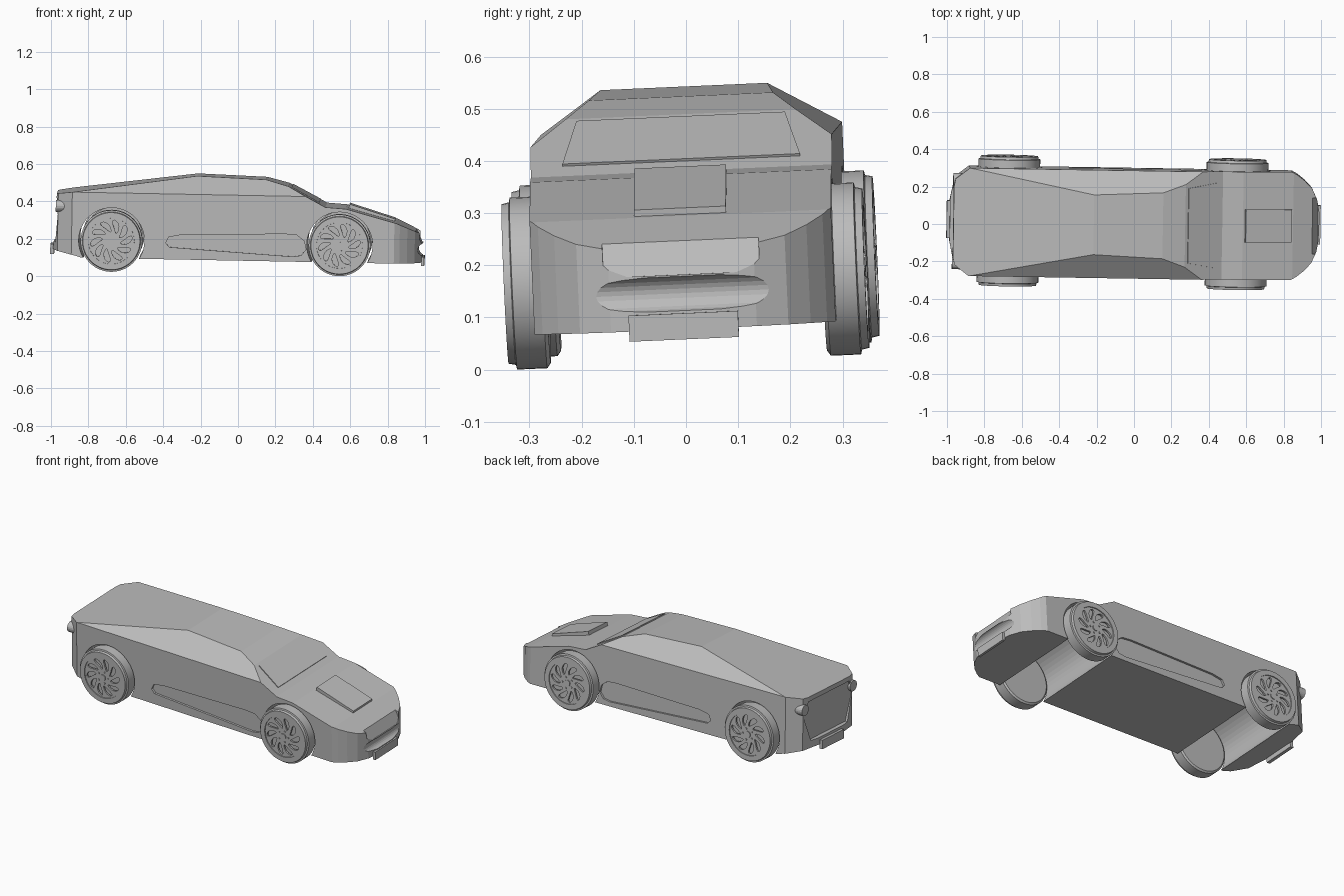
import bpy, bmesh, math
from mathutils import Matrix, Vector

old = bpy.data.objects.get("Cube")
if old:
    bpy.data.objects.remove(old, do_unlink=True)

grey = bpy.data.materials.new("plain grey")
grey.use_nodes = True
COLOUR = (0.5, 0.5, 0.5, 1)
grey.diffuse_color = COLOUR
grey.node_tree.nodes["Principled BSDF"].inputs["Base Color"].default_value = COLOUR
parts = []


def make(name, bm, keep=True):
    bmesh.ops.recalc_face_normals(bm, faces=bm.faces)
    me = bpy.data.meshes.new(name)
    bm.to_mesh(me)
    bm.free()
    ob = bpy.data.objects.new(name, me)
    bpy.context.collection.objects.link(ob)
    if keep:
        me.materials.append(grey)
        parts.append(ob)
    return ob


def prism_bm(pts, axis, lo, hi):
    """Extrude a 2D outline along an axis."""
    place = {"x": lambda a, b, t: (t, a, b),
             "y": lambda a, b, t: (a, t, b),
             "z": lambda a, b, t: (a, b, t)}[axis]
    bm = bmesh.new()
    face = bm.faces.new([bm.verts.new(place(a, b, lo)) for a, b in pts])
    new = bmesh.ops.extrude_face_region(bm, geom=[face])["geom"]
    bmesh.ops.translate(bm, verts=[v for v in new if isinstance(v, bmesh.types.BMVert)],
                        vec=Vector(place(0, 0, hi - lo)))
    return bm


def prism(name, pts, axis, lo, hi, keep=True):
    return make(name, prism_bm(pts, axis, lo, hi), keep)


def circle(a, b, r, n):
    return [(a + r * math.cos(math.tau * i / n), b + r * math.sin(math.tau * i / n))
            for i in range(n)]


def box(a0, b0, a1, b1):
    return [(a0, b0), (a1, b0), (a1, b1), (a0, b1)]


def cut(ob, cutter, op="DIFFERENCE"):
    mod = ob.modifiers.new("cut", "BOOLEAN")
    mod.operation, mod.object, mod.solver = op, cutter, "EXACT"
    bpy.context.view_layer.objects.active = ob
    bpy.ops.object.modifier_apply(modifier=mod.name)
    bpy.data.objects.remove(cutter, do_unlink=True)


# Body: side profile, with the upper sides sliced off at a slant
HALF = 0.289
side = [(-0.985, 0.14), (-0.87, 0.115), (-0.83, 0.103), (1.0, 0.103), (1.0, 0.252),
        (0.85, 0.318), (0.58, 0.39), (0.47, 0.397), (0.27, 0.502), (0.15, 0.534),
        (-0.22, 0.546), (-0.968, 0.441)]
bm = prism_bm(side, "y", -HALF, HALF)
for s in (-1, 1):
    res = bmesh.ops.bisect_plane(bm, geom=bm.verts[:] + bm.edges[:] + bm.faces[:],
                                 plane_co=(0, s * HALF, 0.453),
                                 plane_no=(0, s * 0.09, 0.125), clear_outer=True)
    rim = [e for e in res["geom_cut"] if isinstance(e, bmesh.types.BMEdge)]
    bmesh.ops.edgeloop_fill(bm, edges=rim)
body = make("body", bm)

# Rounded nose and chamfered tail, seen in plan
half_plan = [(-0.987, 0.1), (-0.96, 0.23), (-0.87, 0.3), (0.83, 0.295), (0.87, 0.273),
             (0.91, 0.242), (0.95, 0.2), (0.978, 0.14), (0.992, 0.07)]
plan = half_plan + [(x, -y) for x, y in reversed(half_plan)]
cut(body, prism("plan_cutter", plan, "z", -0.1, 0.8, False), "INTERSECT")

# Wheel wells run across the full width
WHEELS = ((-0.67, "rear"), (0.55, "front"))
AXLE = 0.197
for x, _ in WHEELS:
    cut(body, prism("well_cutter", circle(x, AXLE, 0.176, 48), "y", -0.4, 0.4, False))

# Shallow scoops along both doors
scoop = [(-0.38, 0.19), (-0.36, 0.168), (0.3, 0.13), (0.345, 0.137), (0.37, 0.17),
         (0.36, 0.215), (0.32, 0.245), (0.26, 0.25), (-0.3, 0.235), (-0.365, 0.222)]
for s in (-1, 1):
    lo, hi = sorted((s * 0.277, s * 0.4))
    cut(body, prism("scoop_cutter", scoop, "y", lo, hi, False))

# Nose recess and rounded grille channel
nose = [(0.945, 0.29), (0.985, 0.208), (1.1, 0.208), (1.1, 0.29)]
cut(body, prism("nose_cutter", nose, "y", -0.15, 0.15, False))
cut(body, prism("grille_cutter", circle(1.0, 0.172, 0.034, 24), "y", -0.178, 0.178, False))

# Sunken tail panel
tail = [(-0.17, 0.18), (0.17, 0.18), (0.225, 0.33), (0.19, 0.415), (-0.19, 0.415),
        (-0.225, 0.33)]
cut(body, prism("tail_cutter", tail, "x", -1.1, -0.958, False))

# Number plates, tail lamps
prism("front_plate", box(-0.105, 0.084, 0.105, 0.134), "x", 0.985, 1.0)
prism("rear_plate", box(-0.1, 0.112, 0.1, 0.165), "x", -1.0, -0.98)
for s, label in ((1, "left"), (-1, "right")):
    prism(label + "_tail_lamp", circle(s * 0.225, 0.375, 0.032, 20), "x", -0.972, -0.925)

# Hood panel and windscreen, lying on the sloping faces
hood = [(0.59, 0.38), (0.84, 0.315), (0.842, 0.333), (0.596, 0.408)]
prism("hood_panel", hood, "y", -0.088, 0.088)


def screen_point(x, y, lift):
    return (x + lift * 0.46, y, 0.502 - (x - 0.27) * 0.525 + lift * 0.89)


bm = bmesh.new()
screen = [(0.285, -0.2), (0.435, -0.228), (0.435, 0.228), (0.285, 0.2)]
low, high = ([bm.verts.new(screen_point(x, y, h)) for x, y in screen]
             for h in (-0.003, 0.005))
bm.faces.new(low)
bm.faces.new(high)
for i in range(4):
    j = (i + 1) % 4
    bm.faces.new((low[i], low[j], high[j], high[i]))
make("windscreen", bm)


def petal(angle):
    """Swept teardrop opening between two spokes."""
    pts = []
    for i in range(14):
        t = math.tau * i / 14
        r = 0.081 + 0.032 * math.cos(t)
        width = 0.015 * math.sin(t) * (1 + 0.45 * math.cos(t))
        a = angle + width / r + (r - 0.08) * 6
        pts.append((r * math.cos(a), r * math.sin(a)))
    return pts


def spoke_disc(name, x, y):
    cu = bpy.data.curves.new(name, "CURVE")
    cu.dimensions, cu.fill_mode, cu.extrude = "2D", "BOTH", 0.005
    for outline in [circle(0, 0, 0.123, 40)] + [petal(math.tau * k / 10) for k in range(10)]:
        sp = cu.splines.new("POLY")
        sp.points.add(len(outline) - 1)
        for p, (a, b) in zip(sp.points, outline):
            p.co = (a, b, 0, 1)
        sp.use_cyclic_u = True
    tmp = bpy.data.objects.new(name + "_curve", cu)
    bpy.context.collection.objects.link(tmp)
    bpy.context.view_layer.update()
    dg = bpy.context.evaluated_depsgraph_get()
    bm = bmesh.new()
    bm.from_mesh(bpy.data.meshes.new_from_object(tmp.evaluated_get(dg)))
    bpy.data.objects.remove(tmp, do_unlink=True)
    bm.transform(Matrix.Translation((x, y, AXLE)) @ Matrix.Rotation(math.pi / 2, 4, "X"))
    make(name, bm)


# Wheels: lathed tyre, pierced spoke disc, hub and nuts
tyre = [(0, 0.265), (0.155, 0.265), (0.165, 0.272), (0.165, 0.33), (0.156, 0.332),
        (0.153, 0.346), (0.123, 0.346), (0.121, 0.318), (0, 0.318)]
for x, end in WHEELS:
    for s, label in ((1, "left"), (-1, "right")):
        name = end + "_" + label
        bm = bmesh.new()
        vs = [bm.verts.new((x + r, s * d, AXLE)) for r, d in tyre]
        es = [bm.edges.new(pair) for pair in zip(vs, vs[1:])]
        bmesh.ops.spin(bm, geom=vs + es, cent=(x, 0, AXLE), axis=(0, 1, 0),
                       angle=math.tau, steps=48)
        bmesh.ops.remove_doubles(bm, verts=bm.verts, dist=0.0002)
        wheel = make(name + "_tyre", bm)
        bpy.ops.object.select_all(action="DESELECT")
        wheel.select_set(True)
        bpy.context.view_layer.objects.active = wheel
        bpy.ops.object.shade_smooth_by_angle(angle=math.radians(30))
        spoke_disc(name + "_spokes", x, s * 0.336)
        lo, hi = sorted((s * 0.33, s * 0.346))
        prism(name + "_hub", circle(x, AXLE, 0.018, 20), "y", lo, hi)
        for a, b in circle(x, AXLE, 0.034, 5):
            prism(name + "_nut", circle(a, b, 0.005, 6), "y", lo, hi)

# Whole car sits slightly tilted, with its lowest point on the ground
tilt = (Matrix.Translation((0, 0.004, 0.28)) @ Matrix.Rotation(-0.016, 4, "Z")
        @ Matrix.Rotation(0.019, 4, "Y") @ Matrix.Rotation(0.044, 4, "X")
        @ Matrix.Translation((0, 0, -0.28)))
for ob in parts:
    ob.data.transform(tilt)
floor = min(v.co.z for ob in parts for v in ob.data.vertices)
for ob in parts:
    ob.data.transform(Matrix.Translation((0, 0, -floor)))
